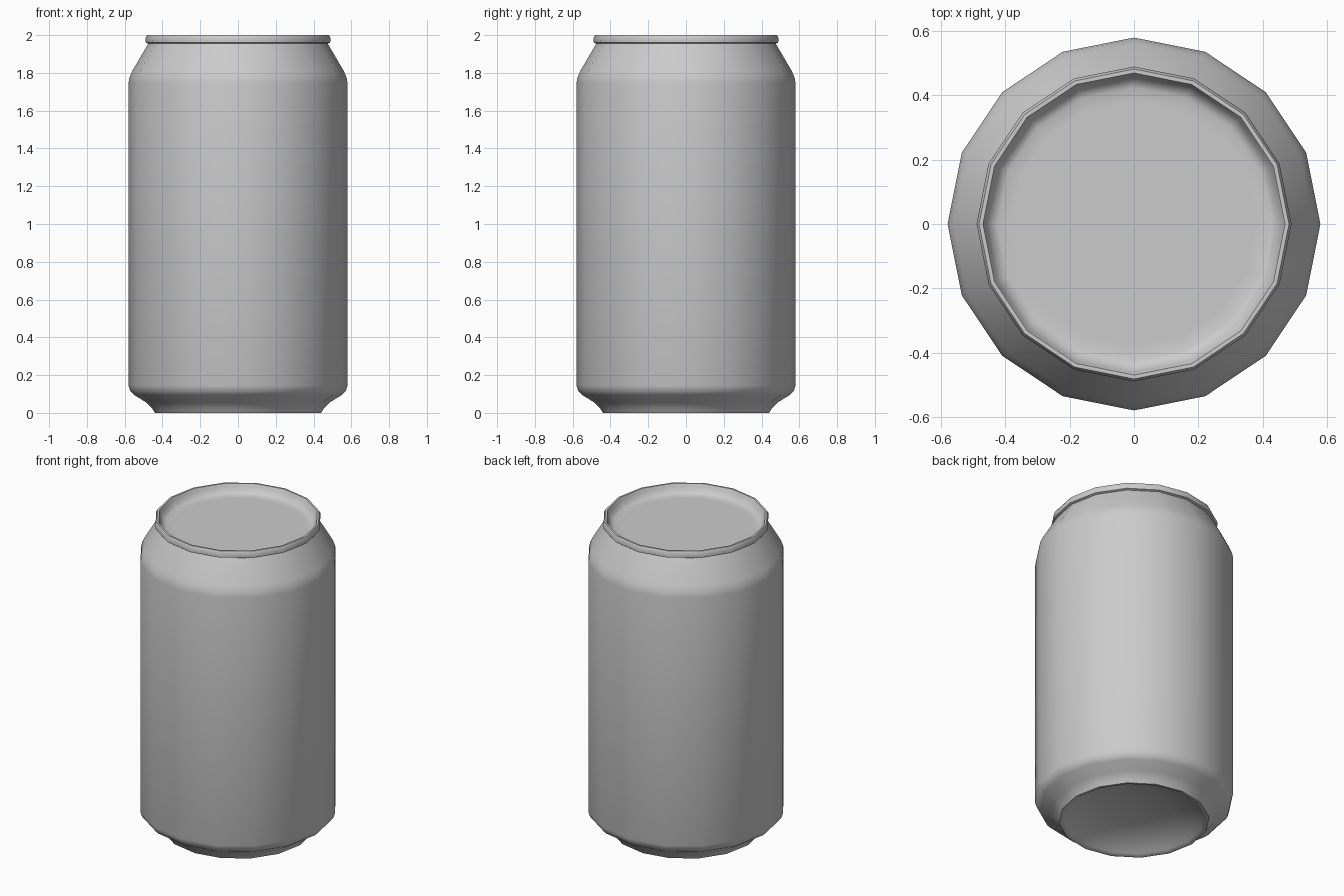
import bpy, bmesh, math

if "Cube" in bpy.data.objects:
    bpy.data.objects.remove(bpy.data.objects["Cube"])

SIDES = 16


def lathe(name, profile, closed=False):
    """Spin an (r, z) profile around z into a 16-sided shell."""
    bm = bmesh.new()
    rings = []
    for r, z in profile:
        if r == 0:
            rings.append([bm.verts.new((0, 0, z))] * SIDES)
        else:
            rings.append([bm.verts.new((r * math.cos(2 * math.pi * i / SIDES),
                                        r * math.sin(2 * math.pi * i / SIDES), z))
                          for i in range(SIDES)])
    pairs = list(zip(rings, rings[1:]))
    if closed:
        pairs.append((rings[-1], rings[0]))
    for a, b in pairs:
        for i in range(SIDES):
            j = (i + 1) % SIDES
            bm.faces.new(list(dict.fromkeys((a[i], a[j], b[j], b[i]))))
    mesh = bpy.data.meshes.new(name)
    bm.to_mesh(mesh)
    bm.free()
    obj = bpy.data.objects.new(name, mesh)
    bpy.context.collection.objects.link(obj)
    bpy.ops.object.select_all(action='DESELECT')
    obj.select_set(True)
    bpy.context.view_layer.objects.active = obj
    bpy.ops.object.shade_smooth_by_angle(angle=math.radians(50))
    return obj


# Can: domed underside, foot, wall, neck, rolled rim and recessed lid
lathe("can", [
    (0, 0.10), (0.20, 0.085), (0.34, 0.05), (0.41, 0.01), (0.425, 0),   # underside
    (0.44, 0), (0.455, 0.025), (0.485, 0.055),                         # foot
    (0.55, 0.095), (0.57, 0.115), (0.58, 0.145),
    (0.58, 1.745), (0.575, 1.775), (0.56, 1.81),                       # wall and shoulder
    (0.475, 1.955),                                                    # neck
    (0.488, 1.96), (0.49, 1.985), (0.482, 2.0), (0.47, 2.0),           # rim
    (0.462, 1.985), (0.45, 1.955), (0.425, 1.945), (0.38, 1.945),      # lid
    (0, 1.945),
])
